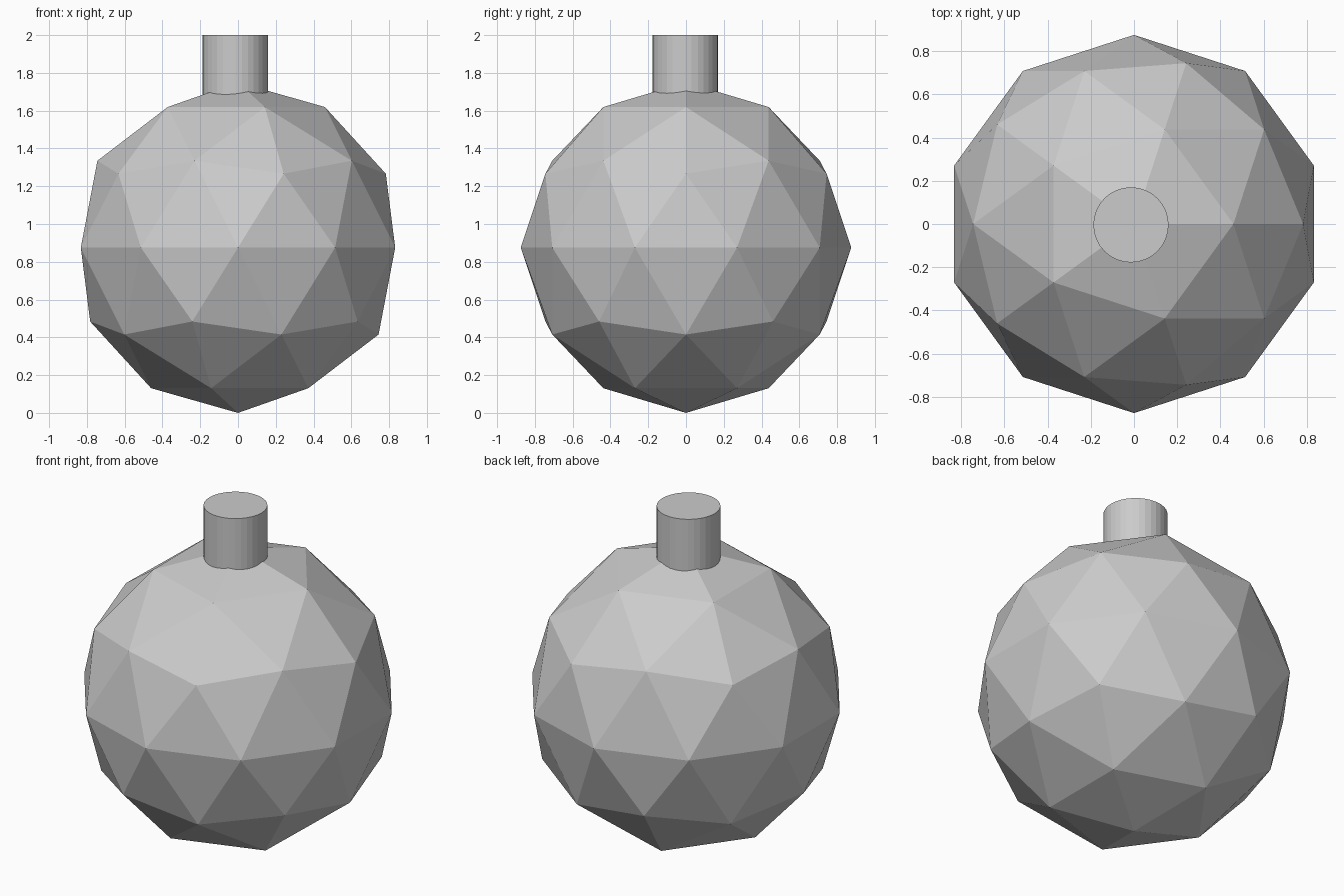
import bpy

if "Cube" in bpy.data.objects:
    bpy.data.objects.remove(bpy.data.objects["Cube"])

R = 0.875

# faceted ball body
bpy.ops.mesh.primitive_ico_sphere_add(subdivisions=2, radius=R, location=(0, 0, R))
bpy.context.object.name = "ball_body"

# short neck, slightly off centre, sunk into the ball
bottom, top = 1.6, 2.0
bpy.ops.mesh.primitive_cylinder_add(vertices=32, radius=0.174, depth=top - bottom,
                                    location=(-0.014, -0.004, (top + bottom) / 2))
bpy.context.object.name = "neck"
